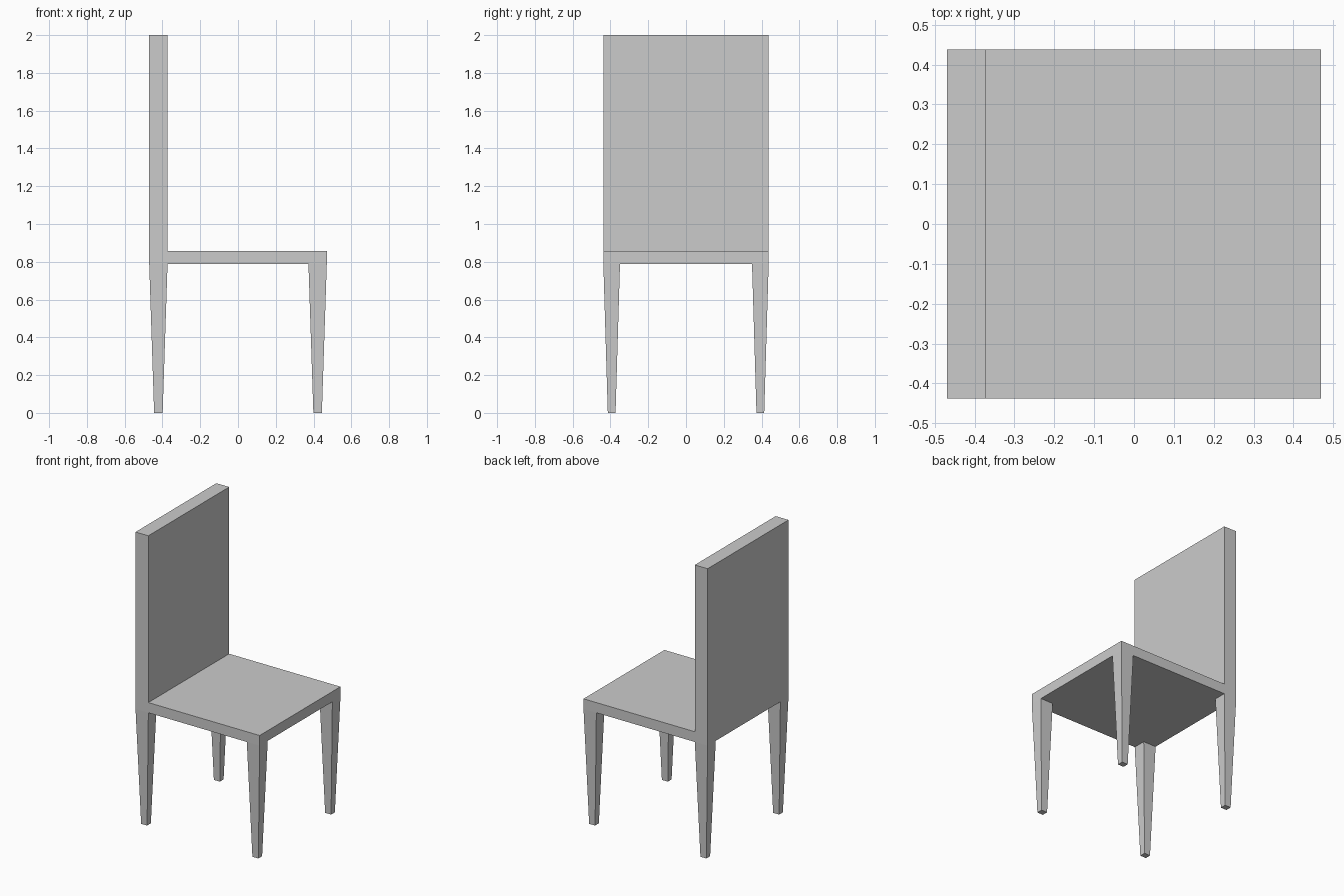
import bpy
import bmesh

if "Cube" in bpy.data.objects:
    bpy.data.objects.remove(bpy.data.objects["Cube"])

HX, HY = 0.47, 0.4375          # half footprint of the seat
SEAT_Z, SEAT_TOP, TOP = 0.788, 0.858, 2.0
LEG_X, LEG_Y = 0.097, 0.088    # leg section where it meets the seat
FOOT_X, FOOT_Y = 0.045, 0.041  # leg section at the floor


def block(name, center, size, z0, z1, foot=None):
    """Box between two heights, with an optional smaller bottom face."""
    bm = bmesh.new()
    bmesh.ops.create_cube(bm, size=1.0)
    for v in bm.verts:
        low = v.co.z < 0
        sx, sy = foot if foot and low else size
        v.co = (center[0] + v.co.x * sx, center[1] + v.co.y * sy, z0 if low else z1)
    mesh = bpy.data.meshes.new(name)
    bm.to_mesh(mesh)
    bm.free()
    obj = bpy.data.objects.new(name, mesh)
    bpy.context.collection.objects.link(obj)
    return obj


# Seat slab
block("seat", (0, 0), (2 * HX, 2 * HY), SEAT_Z, SEAT_TOP)

# Upright backrest, flush with the -x edge of the seat
block("backrest", (-HX + LEG_X / 2, 0), (LEG_X, 2 * HY), SEAT_TOP, TOP)

# Four tapered legs, flush with the seat corners
for x_name, sx in (("back", -1), ("front", 1)):
    for y_name, sy in (("right", -1), ("left", 1)):
        block(f"{x_name}_{y_name}_leg",
              (sx * (HX - LEG_X / 2), sy * (HY - LEG_Y / 2)),
              (LEG_X, LEG_Y), 0.0, SEAT_Z, (FOOT_X, FOOT_Y))
